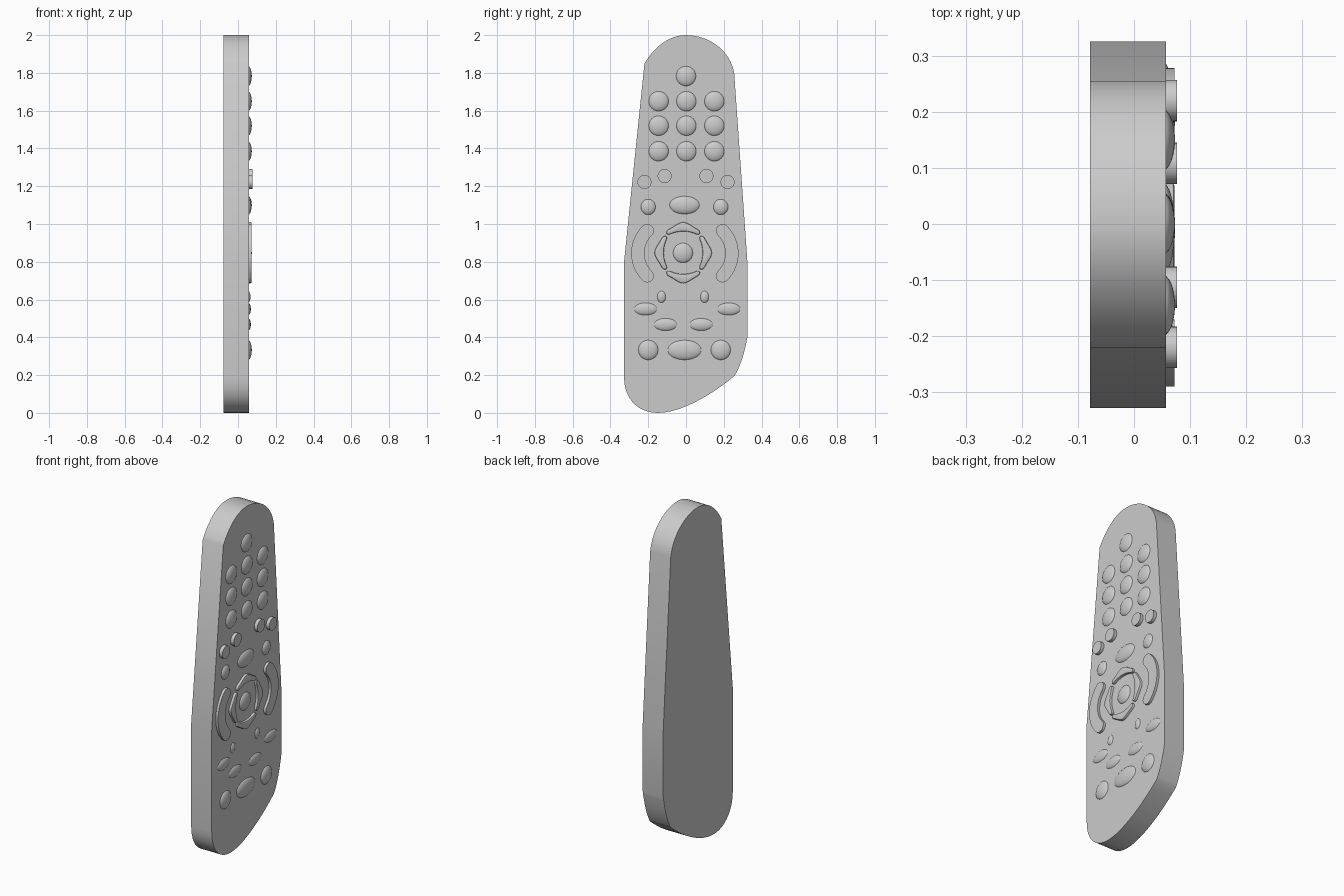
import bpy, bmesh, math
from mathutils import Vector, Matrix
from mathutils.geometry import interpolate_bezier

cube = bpy.data.objects.get("Cube")
if cube:
    bpy.data.objects.remove(cube, do_unlink=True)

grey = bpy.data.materials.new("light_grey")
grey.use_nodes = True
colour = (0.6, 0.6, 0.6, 1)
grey.diffuse_color = colour
grey.node_tree.nodes["Principled BSDF"].inputs["Base Color"].default_value = colour

BACK, FACE = -0.078, 0.057   # body depth along x
SINK = 0.05                  # buttons start just inside the body


def finish(name, bm):
    bmesh.ops.recalc_face_normals(bm, faces=bm.faces[:])
    mesh = bpy.data.meshes.new(name)
    bm.to_mesh(mesh)
    bm.free()
    mesh.materials.append(grey)
    obj = bpy.data.objects.new(name, mesh)
    bpy.context.collection.objects.link(obj)
    bpy.ops.object.select_all(action='DESELECT')
    obj.select_set(True)
    bpy.context.view_layer.objects.active = obj
    bpy.ops.object.shade_smooth_by_angle(angle=math.radians(30))
    return obj


def prism(name, outline, x0, x1, bevel=0):
    """Extrude a (y, z) outline along x, optionally rounding the outer rim."""
    bm = bmesh.new()
    face = bm.faces.new([bm.verts.new((x0, y, z)) for y, z in outline])
    ext = bmesh.ops.extrude_face_region(bm, geom=[face])
    top = [v for v in ext["geom"] if isinstance(v, bmesh.types.BMVert)]
    bmesh.ops.translate(bm, verts=top, vec=(x1 - x0, 0, 0))
    if bevel:
        rim = [e for e in bm.edges if all(v.co.x > x1 - 1e-5 for v in e.verts)]
        bmesh.ops.bevel(bm, geom=rim, offset=bevel, segments=2, profile=0.5, affect='EDGES')
    return finish(name, bm)


def dome(name, y, z, ry, rz, height=0.016):
    """Shallow ellipsoid button partly sunk in the face."""
    bm = bmesh.new()
    bmesh.ops.create_uvsphere(bm, u_segments=32, v_segments=16, radius=1)
    depth = height + FACE - SINK
    bm.transform(Matrix.Translation((SINK, y, z)) @ Matrix.Diagonal((depth, ry * 1.04, rz * 1.04, 1))
                 @ Matrix.Rotation(math.pi / 2, 4, 'Y'))
    return finish(name, bm)


def bezier(*pts, n=12):
    return [tuple(p) for p in interpolate_bezier(*[Vector(p) for p in pts], n)]


# Body: tapered handset with domed top and skewed, rounded bottom
outline = bezier((-0.22, 1.85), (-0.16, 1.95), (-0.08, 2.0), (0, 2.0))
outline += bezier((0, 2.0), (0.12, 2.0), (0.235, 1.92), (0.255, 1.80))[1:]
outline += [(0.325, 0.80)]
outline += bezier((0.325, 0.40), (0.31, 0.32), (0.29, 0.25), (0.257, 0.196))
outline += bezier((0.257, 0.196), (0.13, 0.09), (-0.03, 0), (-0.15, 0))[1:]
outline += bezier((-0.15, 0), (-0.25, 0), (-0.328, 0.07), (-0.328, 0.19))[1:]
outline += [(-0.328, 0.80)]
prism("body", outline, BACK, FACE)

# Number keys
dome("number_key_top", 0, 1.783, 0.053, 0.053)
for r, z in enumerate((1.65, 1.52, 1.385)):
    for c, y in enumerate((-0.145, 0.002, 0.15)):
        dome(f"number_key_{r}_{c}", y, z, 0.053, 0.053)

# Flat round keys
for i, (y, z) in enumerate([(-0.22, 1.222), (-0.113, 1.254), (0.108, 1.254), (0.22, 1.222)]):
    circle = [(y + 0.037 * math.cos(t * math.tau / 32), z + 0.037 * math.sin(t * math.tau / 32))
              for t in range(32)]
    prism(f"flat_key_{i}", circle, SINK, 0.077)

# Centre domes
dome("wide_key_upper", -0.008, 1.10, 0.08, 0.048)
dome("select_key", -0.016, 0.847, 0.053, 0.053)
dome("wide_key_lower", -0.008, 0.333, 0.09, 0.053)

# Paired domes: centre offset, pair middle, height, radii, rise
pairs = {
    "menu_key": (0.192, -0.008, 1.09, 0.04, 0.042, 0.014),
    "small_key": (0.114, -0.016, 0.614, 0.024, 0.033, 0.009),
    "outer_oval_key": (0.22, 0.006, 0.55, 0.063, 0.034, 0.011),
    "inner_oval_key": (0.094, -0.014, 0.468, 0.063, 0.034, 0.011),
    "bottom_key": (0.192, -0.008, 0.333, 0.053, 0.053, 0.016),
}
for name, (off, mid, z, ry, rz, rise) in pairs.items():
    for side, s in (("front", -1), ("rear", 1)):
        dome(f"{name}_{side}", mid + s * off, z, ry, rz, rise)

# Crescent rocker keys: thick arcs with round ends
R, W, SWEEP = 0.169, 0.035, math.radians(45)
for side, s in (("front", -1), ("rear", 1)):
    def polar(r, a):
        return Vector((r * math.cos(a), r * math.sin(a)))
    pts = [polar(R + W, -SWEEP + 2 * SWEEP * i / 16) for i in range(17)]
    pts += [polar(R, SWEEP) + polar(W, SWEEP + math.pi * i / 8) for i in range(1, 8)]
    pts += [polar(R - W, SWEEP - 2 * SWEEP * i / 16) for i in range(17)]
    pts += [polar(R, -SWEEP) + polar(W, math.pi - SWEEP + math.pi * i / 8) for i in range(1, 8)]
    prism(f"rocker_key_{side}", [(-0.006 + s * (0.08 + p.x), 0.845 + p.y) for p in pts], SINK, 0.072)

# Arrow keys: four rounded chevrons around the select key
half = bezier((0, 0.162), (0.022, 0.162), (0.04, 0.143), (0.078, 0.123), n=6)
half += bezier((0.078, 0.123), (0.094, 0.114), (0.092, 0.092), (0.074, 0.096), n=6)[1:]
half += bezier((0.074, 0.096), (0.05, 0.107), (0.025, 0.113), (0, 0.113), n=6)[1:]
chevron = half + [(-a, b) for a, b in reversed(half[1:-1])]
for i, name in enumerate(("up", "front", "down", "rear")):
    a = i * math.pi / 2
    shift = 0.01 * (i % 2)
    turned = [(u * math.cos(a) - (v - shift) * math.sin(a) - 0.015,
               u * math.sin(a) + (v - shift) * math.cos(a) + 0.848) for u, v in chevron]
    prism(f"arrow_key_{name}", turned, SINK, 0.072, bevel=0.006)
